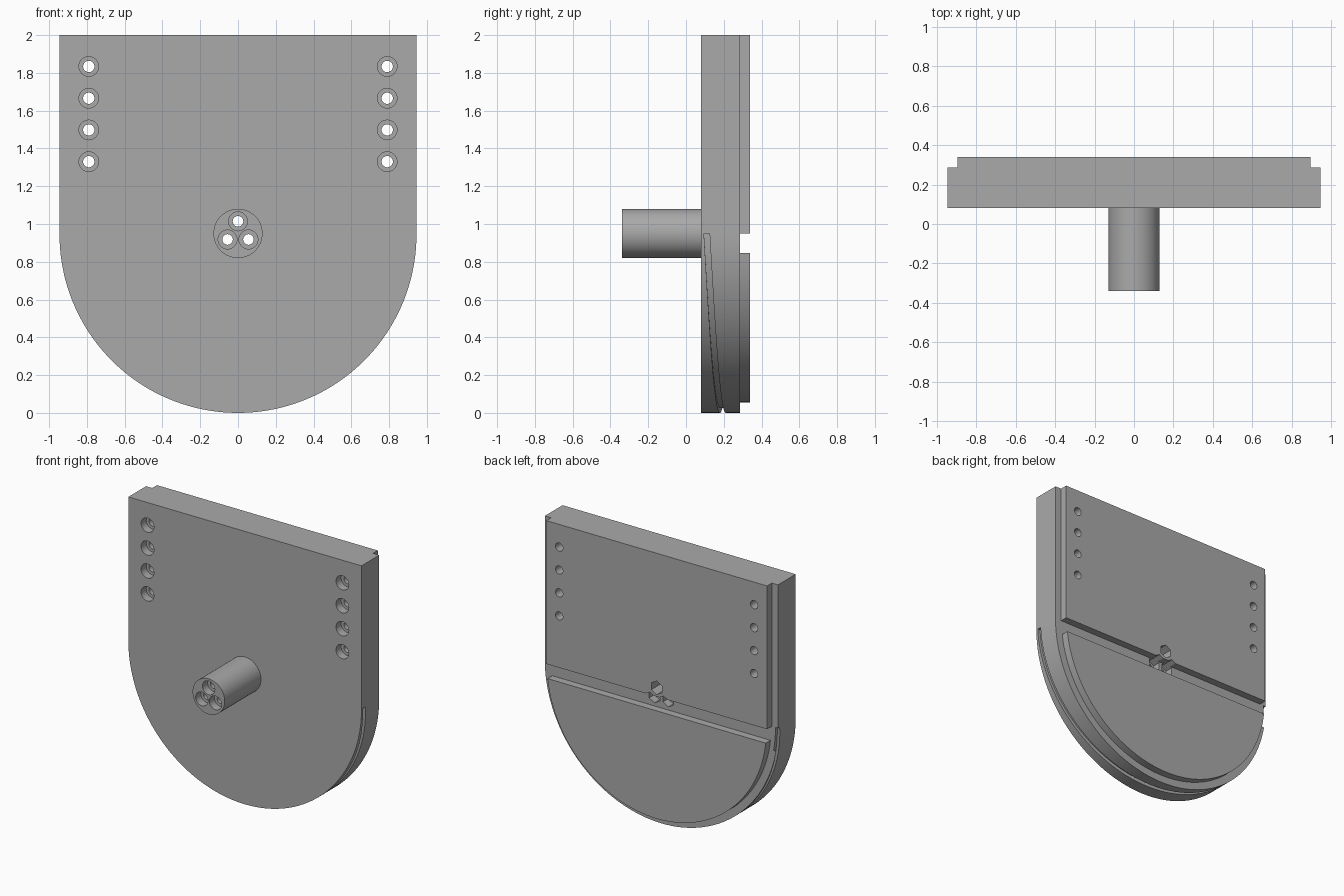
import bpy, bmesh
from math import pi, cos, sin, sqrt

if "Cube" in bpy.data.objects:
    bpy.data.objects.remove(bpy.data.objects["Cube"])

R = 0.945                      # rim radius, also the height of its centre
FRONT, BACK, PAD = 0.08, 0.285, 0.34
PIN_FRONT, PIN_Z = -0.34, 0.95

grey = bpy.data.materials.new("plain grey")
grey.use_nodes = True
grey.diffuse_color = (0.4, 0.4, 0.4, 1)
grey.node_tree.nodes["Principled BSDF"].inputs["Base Color"].default_value = (0.4, 0.4, 0.4, 1)


def finish(name, bm):
    bmesh.ops.recalc_face_normals(bm, faces=bm.faces)
    mesh = bpy.data.meshes.new(name)
    bm.to_mesh(mesh)
    bm.free()
    mesh.materials.append(grey)
    obj = bpy.data.objects.new(name, mesh)
    bpy.context.collection.objects.link(obj)
    return obj


def extrude(name, outline, y0, y1):
    """Extrude an x-z outline along y."""
    bm = bmesh.new()
    face = bm.faces.new([bm.verts.new((x, y0, z)) for x, z in outline])
    side = bmesh.ops.extrude_face_region(bm, geom=[face])["geom"]
    moved = [v for v in side if isinstance(v, bmesh.types.BMVert)]
    bmesh.ops.translate(bm, verts=moved, vec=(0, y1 - y0, 0))
    return finish(name, bm)


def arc(r, start, end, steps, x=0, z=R):
    return [(x + r * cos(start + (end - start) * i / steps),
             z + r * sin(start + (end - start) * i / steps)) for i in range(steps + 1)]


def rod(name, x, z, r, y0, y1, sides=32):
    return extrude(name, arc(r, pi / 2, pi / 2 + 2 * pi, sides, x, z)[:-1], y0, y1)


def boolean(target, tool, operation):
    mod = target.modifiers.new(operation.lower(), "BOOLEAN")
    mod.operation, mod.solver, mod.object = operation, "EXACT", tool
    bpy.context.view_layer.objects.active = target
    bpy.ops.object.modifier_apply(modifier=mod.name)
    bpy.data.objects.remove(tool)


# Round-bottomed plate
body = extrude("mounting_plate", arc(R, pi, 2 * pi, 96) + [(R, 2), (-R, 2)], FRONT, BACK)

# Raised pads on the back, with a channel between them
boolean(body, extrude("upper_pad", [(-0.895, 0.95), (0.895, 0.95), (0.895, 2), (-0.895, 2)],
                      BACK - 0.05, PAD), "UNION")
drop = 0.1 / 0.89
boolean(body, extrude("lower_pad", arc(0.89, pi + drop, 2 * pi - drop, 96), BACK - 0.05, PAD), "UNION")

# Front pin
boolean(body, rod("pin", 0, PIN_Z, 0.13, PIN_FRONT, FRONT + 0.05, 64), "UNION")

# Counterbored screw holes along both sides
for side in (-1, 1):
    for i in range(4):
        x, z = side * 0.79, 1.33 + i * 0.168
        boolean(body, rod("screw_hole", x, z, 0.03, 0, 0.4), "DIFFERENCE")
        boolean(body, rod("screw_head", x, z, 0.052, 0, FRONT + 0.06), "DIFFERENCE")

# Three bolt holes through the pin, hexagonal nut pockets behind
for i in range(3):
    a = pi / 2 + i * 2 * pi / 3
    x, z = 0.064 * cos(a), PIN_Z + 0.064 * sin(a)
    boolean(body, rod("bolt_hole", x, z, 0.028, -0.4, 0.4), "DIFFERENCE")
    boolean(body, rod("bolt_head", x, z, 0.05, -0.4, PIN_FRONT + 0.06), "DIFFERENCE")
    boolean(body, rod("nut_pocket", x, z, 0.05, BACK - 0.06, 0.4, 6), "DIFFERENCE")

# Slanting groove wound around the rim
bm = bmesh.new()
rings = []
STEPS = 96
for i in range(STEPS + 1):
    t = i / STEPS
    y = 0.11 + 0.17 * t
    rings.append([bm.verts.new((r * cos(pi * t), y + dy, PIN_Z - r * sin(pi * t)))
                  for r, dy in ((R - 0.02, -0.015), (R + 0.03, -0.015),
                                (R + 0.03, 0.015), (R - 0.02, 0.015))])
for a, b in zip(rings, rings[1:]):
    for k in range(4):
        n = (k + 1) % 4
        bm.faces.new((a[k], a[n], b[n], b[k]))
bm.faces.new(rings[0])
bm.faces.new(rings[-1])
boolean(body, finish("groove_cutter", bm), "DIFFERENCE")

# Smooth round surfaces, sharp edges
bpy.ops.object.select_all(action="DESELECT")
body.select_set(True)
bpy.context.view_layer.objects.active = body
bpy.ops.object.shade_smooth_by_angle(angle=pi / 6)
